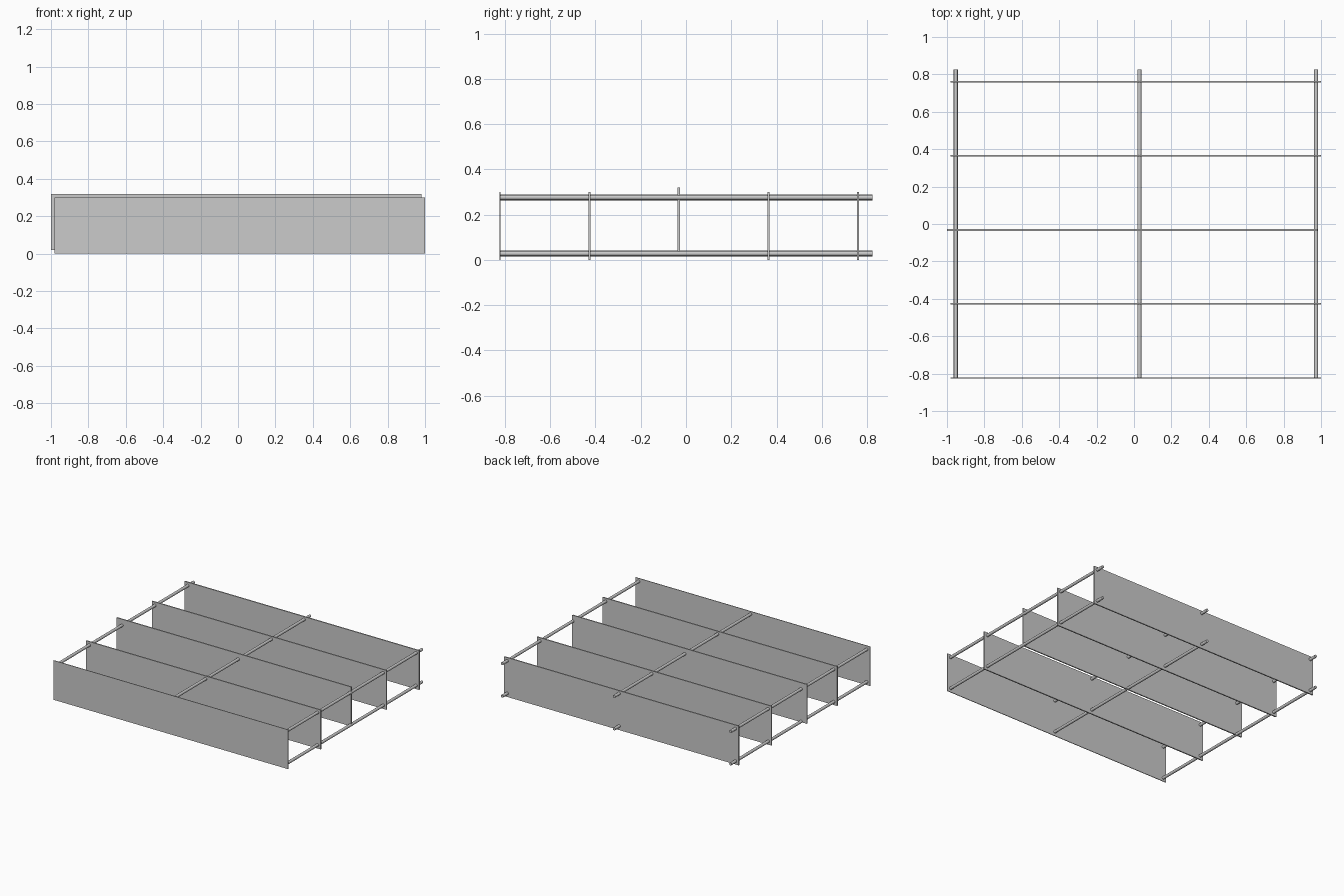
import bpy, math

if "Cube" in bpy.data.objects:
    bpy.data.objects.remove(bpy.data.objects["Cube"])

def panel(name, x, y, z, t):
    # thin upright board, 1.98 wide and 0.30 tall
    bpy.ops.mesh.primitive_cube_add(size=1, location=(x, y, z))
    o = bpy.context.object
    o.name = name
    o.scale = (1.98, t, 0.30)
    bpy.ops.object.transform_apply(location=False, rotation=False)

def rod(name, x, z, r=0.0108):
    # round rail running front to back
    bpy.ops.mesh.primitive_cylinder_add(vertices=16, radius=r, depth=1.647,
                                        location=(x, 0.0015, z),
                                        rotation=(math.pi / 2, 0, 0))
    o = bpy.context.object
    o.name = name
    bpy.ops.object.shade_smooth_by_angle()

# Upright panels; the middle one is shifted left and up
panel("front_panel", 0.01, -0.8225, 0.15, 0.005)
for i, y in enumerate((-0.427, 0.3645, 0.760)):
    panel(f"panel_{i + 1}", 0.01, y, 0.15, 0.009)
panel("middle_panel", -0.01, -0.032, 0.17, 0.009)

# Rails, upper and lower at left, centre and right
for side, x, zt, zb in (("left", -0.953, 0.274, 0.026),
                        ("centre", 0.029, 0.279, 0.031),
                        ("right", 0.974, 0.276, 0.028)):
    rod(f"{side}_upper_rail", x, zt)
    rod(f"{side}_lower_rail", x, zb)
